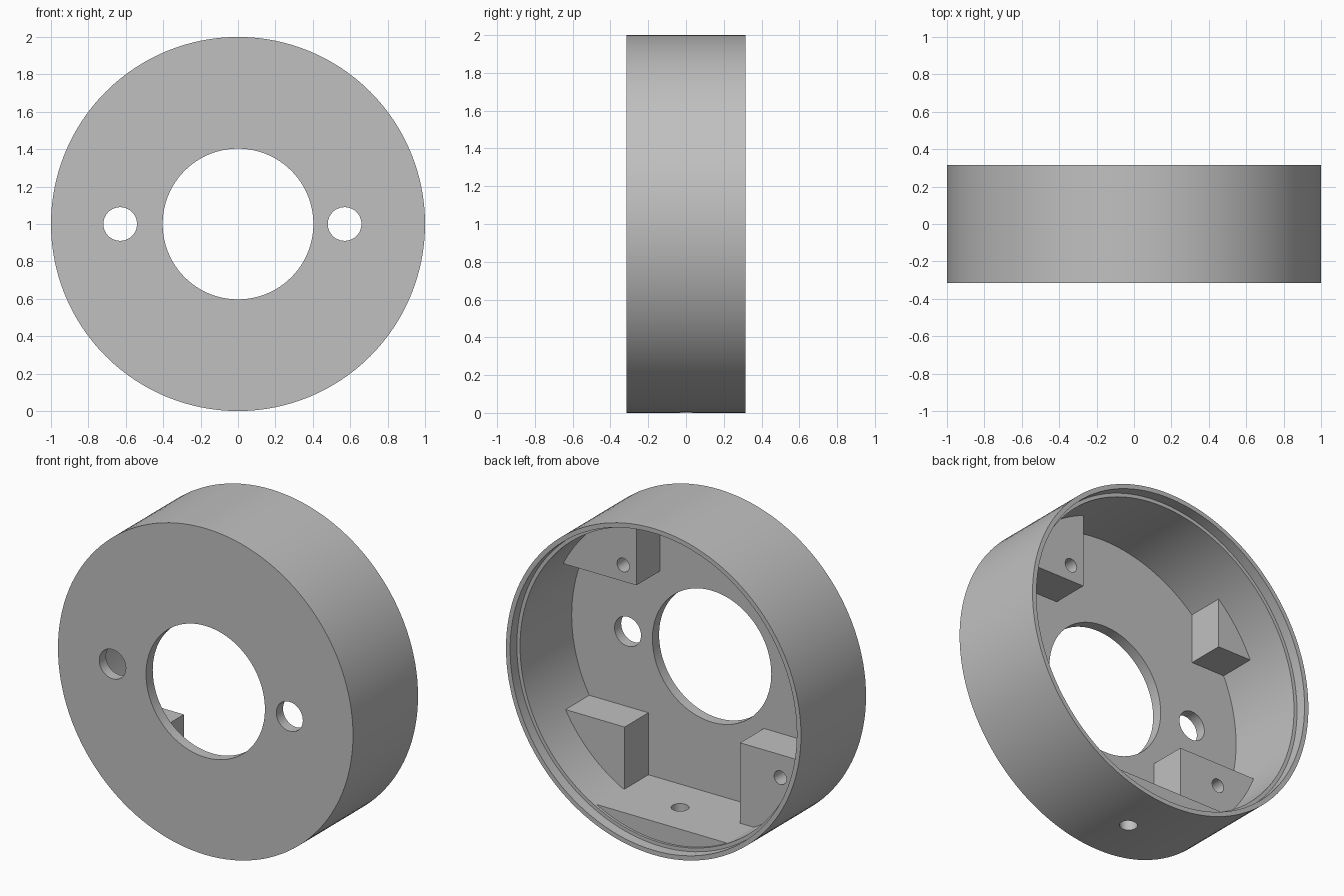
import bpy
from math import radians

cube = bpy.data.objects.get("Cube")
if cube:
    bpy.data.objects.remove(cube, do_unlink=True)

# Single grey material
GREY = (0.53, 0.53, 0.53, 1)
grey = bpy.data.materials.new("plain grey")
grey.use_nodes = True
grey.diffuse_color = GREY
grey.node_tree.nodes["Principled BSDF"].inputs["Base Color"].default_value = GREY

# Main dimensions; the housing axis runs along y at height 1
FRONT, BACK = -0.315, 0.315
FLOOR, LEDGE, BLOCK_TOP = -0.25, 0.25, -0.02
BORE = 0.95


def disc(name, r, y0, y1, x=0, z=0, sides=128):
    """Cylinder along y, placed relative to the housing axis."""
    bpy.ops.mesh.primitive_cylinder_add(
        vertices=sides, radius=r, depth=y1 - y0,
        location=(x, (y0 + y1) / 2, 1 + z), rotation=(radians(90), 0, 0))
    bpy.context.object.name = name
    return bpy.context.object


def box(name, x0, x1, y0, y1, z0, z1):
    """Box between limits, z relative to the housing axis."""
    bpy.ops.mesh.primitive_cube_add(
        size=1, location=((x0 + x1) / 2, (y0 + y1) / 2, 1 + (z0 + z1) / 2))
    ob = bpy.context.object
    ob.name = name
    ob.scale = (x1 - x0, y1 - y0, z1 - z0)
    return ob


def radial_drill():
    bpy.ops.mesh.primitive_cylinder_add(vertices=32, radius=0.05, depth=0.6,
                                        location=(0.04, 0, 0.1))
    return bpy.context.object


def combine(ob, tool, operation):
    """Apply a boolean and discard the tool."""
    mod = ob.modifiers.new("cut", 'BOOLEAN')
    mod.operation, mod.object, mod.solver = operation, tool, 'EXACT'
    bpy.context.view_layer.objects.active = ob
    bpy.ops.object.modifier_apply(modifier=mod.name)
    bpy.data.objects.remove(tool, do_unlink=True)


def finish(ob):
    ob.data.materials.clear()
    ob.data.materials.append(grey)
    bpy.ops.object.select_all(action='DESELECT')
    ob.select_set(True)
    bpy.context.view_layer.objects.active = ob
    bpy.ops.object.transform_apply(location=False, rotation=True, scale=True)
    bpy.ops.object.shade_smooth_by_angle(angle=radians(30))


# Round housing: hollow, stepped lip at the back, openings in the front plate
housing = disc("housing", 1, FRONT, BACK)
combine(housing, disc("bore", BORE, FLOOR, 0.5), 'DIFFERENCE')
combine(housing, disc("lip_recess", 0.972, LEDGE, 0.5), 'DIFFERENCE')
combine(housing, disc("centre_opening", 0.403, -0.5, 0), 'DIFFERENCE')
for x in (-0.63, 0.57):
    combine(housing, disc("side_opening", 0.09, -0.5, 0, x, 0, 48), 'DIFFERENCE')
combine(housing, radial_drill(), 'DIFFERENCE')
finish(housing)

# Corner blocks: inner corner position and optional screw hole position
blocks = {
    "upper_left_block": (0.35, 0.43, (0.44, 0.53)),
    "upper_right_block": (-0.63, 0.405, None),
    "lower_left_block": (0.43, -0.46, None),
    "lower_right_block": (-0.353, -0.347, (-0.625, -0.488)),
}
for name, (x, z, hole) in blocks.items():
    ex, ez = (1 if x > 0 else -1), (1 if z > 0 else -1)
    block = box(name, min(x, ex), max(x, ex), FLOOR - 0.01, BLOCK_TOP,
                min(z, ez), max(z, ez))
    combine(block, disc("trim", BORE + 0.005, -0.4, 0.4), 'INTERSECT')
    if hole:
        combine(block, disc("screw_hole", 0.042, -0.2, 0.2, *hole, 32), 'DIFFERENCE')
    finish(block)

# Flat pad along the bottom with a hole through it
pad = box("bottom_pad", -0.7, 0.7, FLOOR - 0.01, 0.235, -1, -0.84)
combine(pad, disc("trim", BORE + 0.005, -0.4, 0.4), 'INTERSECT')
combine(pad, radial_drill(), 'DIFFERENCE')
finish(pad)
